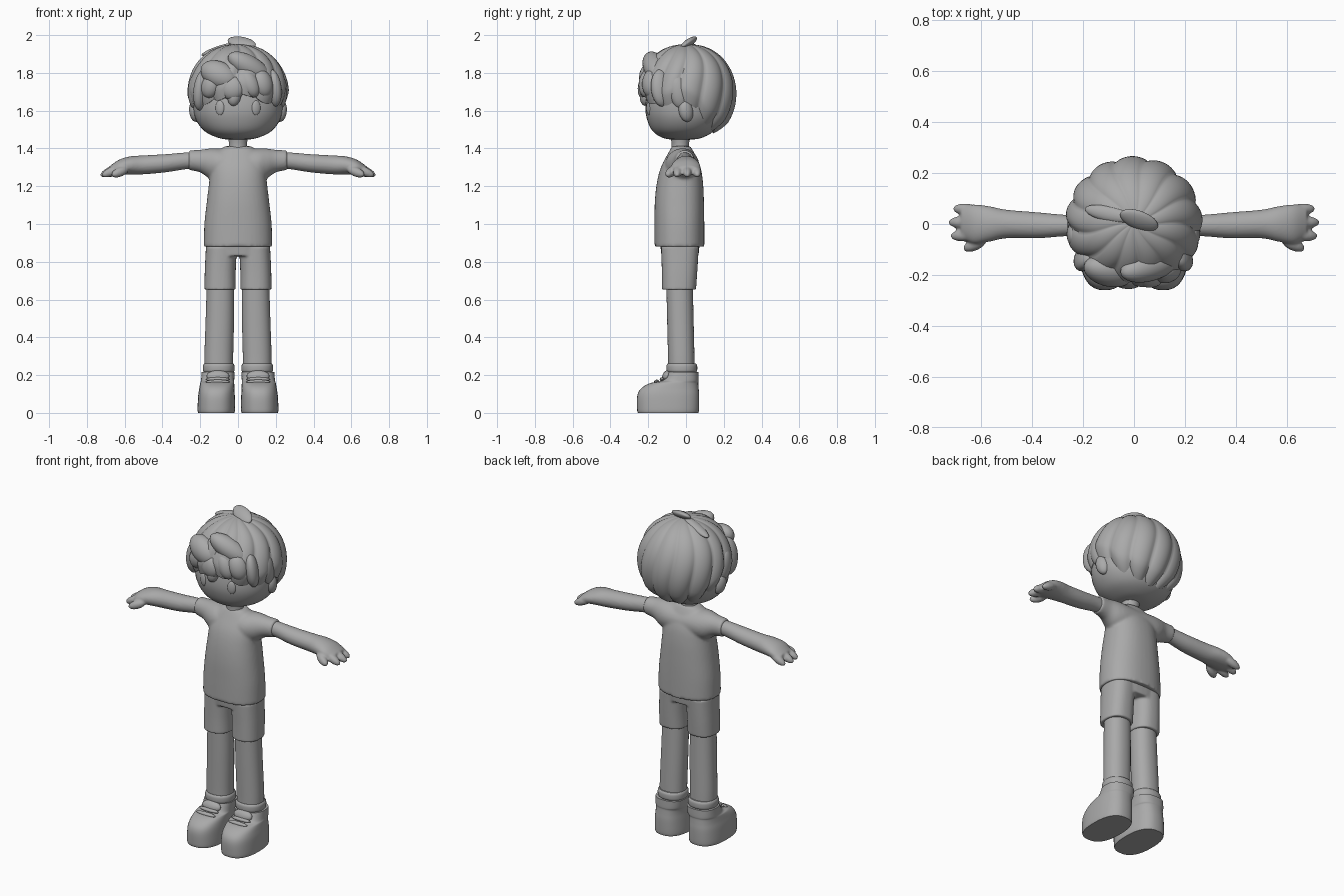
import bpy, bmesh
from math import sin, cos, pi, radians, copysign
from mathutils import Vector, Matrix, Euler

if "Cube" in bpy.data.objects:
    bpy.data.objects.remove(bpy.data.objects["Cube"])

grey = bpy.data.materials.new("plain_grey")
grey.use_nodes = True
grey.diffuse_color = (0.4, 0.4, 0.4, 1)
grey.node_tree.nodes["Principled BSDF"].inputs["Base Color"].default_value = (0.4, 0.4, 0.4, 1)


def spline(rows, t):
    """Catmull-Rom value through rows at parameter t."""
    i = min(int(t), len(rows) - 2)
    f = t - i
    p = [rows[max(0, min(len(rows) - 1, i + k))] for k in (-1, 0, 1, 2)]
    return [b + 0.5 * f * (c - a + f * (2 * a - 5 * b + 4 * c - d + f * (3 * (b - c) + d - a)))
            for a, b, c, d in zip(*p)]


def loft(bm, axis, rows, power=2.0, steps=5, sides=40):
    """Rows are (position, centre 1, centre 2, radius 1, radius 2) along the axis."""
    rings = []
    for k in range((len(rows) - 1) * steps + 1):
        pos, c1, c2, r1, r2 = spline(rows, k / steps)
        ring = []
        for j in range(sides):
            a = 2 * pi * j / sides
            u = c1 + r1 * copysign(abs(cos(a)) ** (2 / power), cos(a))
            v = c2 + r2 * copysign(abs(sin(a)) ** (2 / power), sin(a))
            ring.append(bm.verts.new((pos, u, v) if axis == "x" else (u, v, pos)))
        rings.append(ring)
    for a, b in zip(rings, rings[1:]):
        for j in range(sides):
            bm.faces.new((a[j - 1], a[j], b[j], b[j - 1]))
    bm.faces.new(rings[0][::-1])
    bm.faces.new(rings[-1])


def blob(bm, centre, radii, turn=(0, 0, 0)):
    """Ellipsoid, turned by degrees."""
    rot = Euler([radians(t) for t in turn]).to_matrix().to_4x4()
    m = Matrix.Translation(centre) @ rot @ Matrix.Diagonal((*radii, 1))
    bmesh.ops.create_uvsphere(bm, u_segments=28, v_segments=18, radius=1, matrix=m)


def finish(name, bm, blend=0, angle=40):
    """Make the object; blend is the voxel size that melts overlapping shapes together."""
    bmesh.ops.recalc_face_normals(bm, faces=bm.faces)
    mesh = bpy.data.meshes.new(name)
    bm.to_mesh(mesh)
    bm.free()
    mesh.materials.append(grey)
    ob = bpy.data.objects.new(name, mesh)
    bpy.context.collection.objects.link(ob)
    if blend:
        mod = ob.modifiers.new("blend", "REMESH")
        mod.mode, mod.voxel_size, mod.use_smooth_shade = "VOXEL", blend, True
        soft = ob.modifiers.new("soften", "SMOOTH")
        soft.factor, soft.iterations = 0.5, 6
    else:
        bpy.ops.object.select_all(action="DESELECT")
        ob.select_set(True)
        bpy.context.view_layer.objects.active = ob
        bpy.ops.object.shade_smooth_by_angle(angle=radians(angle))
    return ob


# Head and neck
bm = bmesh.new()
loft(bm, "z", [(1.445, 0, -.02, .03, .03), (1.455, 0, -.02, .1, .1), (1.49, 0, -.015, .175, .16),
               (1.55, 0, -.01, .222, .195), (1.62, 0, -.01, .238, .205), (1.72, 0, 0, .235, .2),
               (1.82, 0, 0, .19, .17), (1.89, 0, 0, .08, .08)], 2.15)
finish("head", bm)
bm = bmesh.new()
loft(bm, "z", [(1.37, 0, -.03, .055, .05), (1.42, 0, -.03, .048, .046), (1.48, 0, -.03, .055, .055)])
finish("neck", bm)

# Ears and eyes
for side, s in (("left", 1), ("right", -1)):
    bm = bmesh.new()
    blob(bm, (s * .225, .0, 1.6), (.032, .04, .06), (12, 0, s * 25))
    finish(side + "_ear", bm)
    bm = bmesh.new()
    blob(bm, (s * .095, -.196, 1.615), (.025, .012, .039), (0, 0, s * 18))
    finish(side + "_eye", bm)

# Hair cap: radial clumps with a hem that drops towards the nape
HEM = [(86,), (98,), (102,), (98,), (128,), (140,), (146,)]
CLUMPS, COLS, LEVELS = 13, 156, 26
bm = bmesh.new()
rings = [[] for _ in range(LEVELS + 2)]
for j in range(COLS):
    a = 2 * pi * j / COLS
    away = min(a, 2 * pi - a) / pi
    bump = abs(sin(CLUMPS * a / 2 + .6)) ** .6
    hem = radians(spline(HEM, away * 6)[0] + 6 * (bump - .5))
    for i in range(LEVELS + 2):
        t = min(i / LEVELS, 1)
        phi = max(.02, t * hem)
        r = 1 - .075 * (1 - bump) * min(1, 1.5 * t)
        r *= (1 - .06 * max(0, t - .85) / .15) if i <= LEVELS else .8
        flat = sin(phi) ** .88
        twist = a + .35 * (1 - t) * sin(pi * t)
        rings[i].append(bm.verts.new((.27 * r * flat * sin(twist),
                                      .005 - .262 * r * flat * cos(twist),
                                      1.69 + .262 * r * cos(phi))))
for a, b in zip(rings, rings[1:]):
    for j in range(COLS):
        bm.faces.new((a[j - 1], a[j], b[j], b[j - 1]))
bm.faces.new(rings[0])
finish("hair_cap", bm, angle=50)

# Fringe and side locks: (centre, radii, turn)
LOCKS = [((-.1, -.185, 1.79), (.105, .06, .07), (-15, 25, -15)),
         ((-.145, -.185, 1.73), (.05, .04, .065), (0, 20, -25)),
         ((-.03, -.215, 1.72), (.065, .04, .065), (-5, -30, -5)),
         ((-.02, -.215, 1.675), (.035, .03, .05), (0, 10, 0)),
         ((.06, -.205, 1.745), (.05, .045, .08), (-10, -25, 10)),
         ((.13, -.185, 1.745), (.055, .045, .075), (-10, -15, 30)),
         ((.06, -.165, 1.83), (.13, .06, .06), (-25, 30, 15)),
         ((.185, -.13, 1.72), (.04, .06, .1), (0, -8, 30)),
         ((-.19, -.13, 1.71), (.04, .06, .11), (0, 8, -30)),
         ((.225, -.04, 1.7), (.035, .05, .09), (10, 0, 0)),
         ((-.23, -.04, 1.7), (.035, .05, .09), (10, 0, 0))]
bm = bmesh.new()
for lock in LOCKS:
    blob(bm, *lock)
finish("hair_locks", bm)
bm = bmesh.new()
blob(bm, (.02, .015, 1.96), (.08, .042, .02), (35, 12, -22))
blob(bm, (-.1, .04, 1.925), (.1, .03, .018), (0, -18, -12))
finish("hair_tuft", bm)

# Shirt: body and sleeves melted together
bm = bmesh.new()
loft(bm, "z", [(.88, 0, -.035, .182, .132), (1.0, 0, -.035, .178, .132), (1.12, 0, -.035, .165, .13),
               (1.22, 0, -.032, .153, .122), (1.3, 0, -.028, .145, .105), (1.37, 0, -.025, .12, .072),
               (1.412, 0, -.025, .07, .048)], 2.3)
for s in (1, -1):
    loft(bm, "x", [(0, -.02, 1.31, .09, .085), (s * .1, -.02, 1.315, .088, .085),
                   (s * .15, -.015, 1.32, .075, .08), (s * .2, -.01, 1.333, .056, .06),
                   (s * .262, -.005, 1.338, .049, .052)])
finish("shirt", bm, .008)

for side, s in (("left", 1), ("right", -1)):
    # Arm, palm and fingers
    bm = bmesh.new()
    loft(bm, "x", [(s * .2, -.005, 1.335, .04, .042), (s * .27, -.006, 1.335, .042, .044),
                   (s * .38, -.005, 1.322, .051, .048), (s * .5, 0, 1.313, .056, .05),
                   (s * .57, 0, 1.31, .07, .048), (s * .63, 0, 1.3, .077, .04),
                   (s * .68, .008, 1.282, .06, .024)])
    for y, tip in ((.056, .712), (.006, .73), (-.044, .722)):
        blob(bm, (s * (tip - .055), y, 1.279), (.059, .024, .024), (0, s * 24, s * y * 100))
    blob(bm, (s * .625, -.08, 1.275), (.052, .024, .025), (0, s * 20, -s * 25))
    finish(side + "_arm", bm, .006)

    # Leg and sock band
    bm = bmesh.new()
    loft(bm, "z", [(.18, s * .1, -.025, .074, .07), (.28, s * .102, -.025, .076, .07),
                   (.5, s * .096, -.03, .075, .07), (.72, s * .092, -.035, .072, .07)], 2.2)
    finish(side + "_leg", bm)
    bm = bmesh.new()
    loft(bm, "z", [(.215, s * .102, -.022, .078, .075), (.225, s * .102, -.022, .083, .081),
                   (.25, s * .102, -.022, .083, .081), (.262, s * .102, -.022, .076, .074)], 2.2)
    finish(side + "_sock", bm)

    # Shoe with tongue and laces
    bm = bmesh.new()
    loft(bm, "z", [(0, s * .115, -.095, .096, .16), (.02, s * .115, -.095, .099, .164),
                   (.09, s * .114, -.094, .097, .164), (.13, s * .112, -.085, .093, .152),
                   (.158, s * .11, -.062, .09, .127), (.172, s * .108, -.03, .088, .097),
                   (.216, s * .105, -.015, .087, .081)], 2.5)
    finish(side + "_shoe", bm)
    bm = bmesh.new()
    blob(bm, (s * .106, -.103, .195), (.06, .022, .032), (-25, 0, 0))
    for y, z in ((-.125, .178), (-.155, .165)):
        blob(bm, (s * .107, y, z), (.064, .014, .011))
    finish(side + "_laces", bm)

# Shorts: hips and two trouser legs melted together
bm = bmesh.new()
loft(bm, "z", [(.83, 0, -.032, .168, .098), (.9, 0, -.032, .17, .105)], 2.4)
for s in (1, -1):
    loft(bm, "z", [(.652, s * .095, -.037, .083, .09), (.75, s * .094, -.034, .082, .094),
                   (.88, s * .088, -.032, .082, .1)], 2.4)
finish("shorts", bm, .006)
